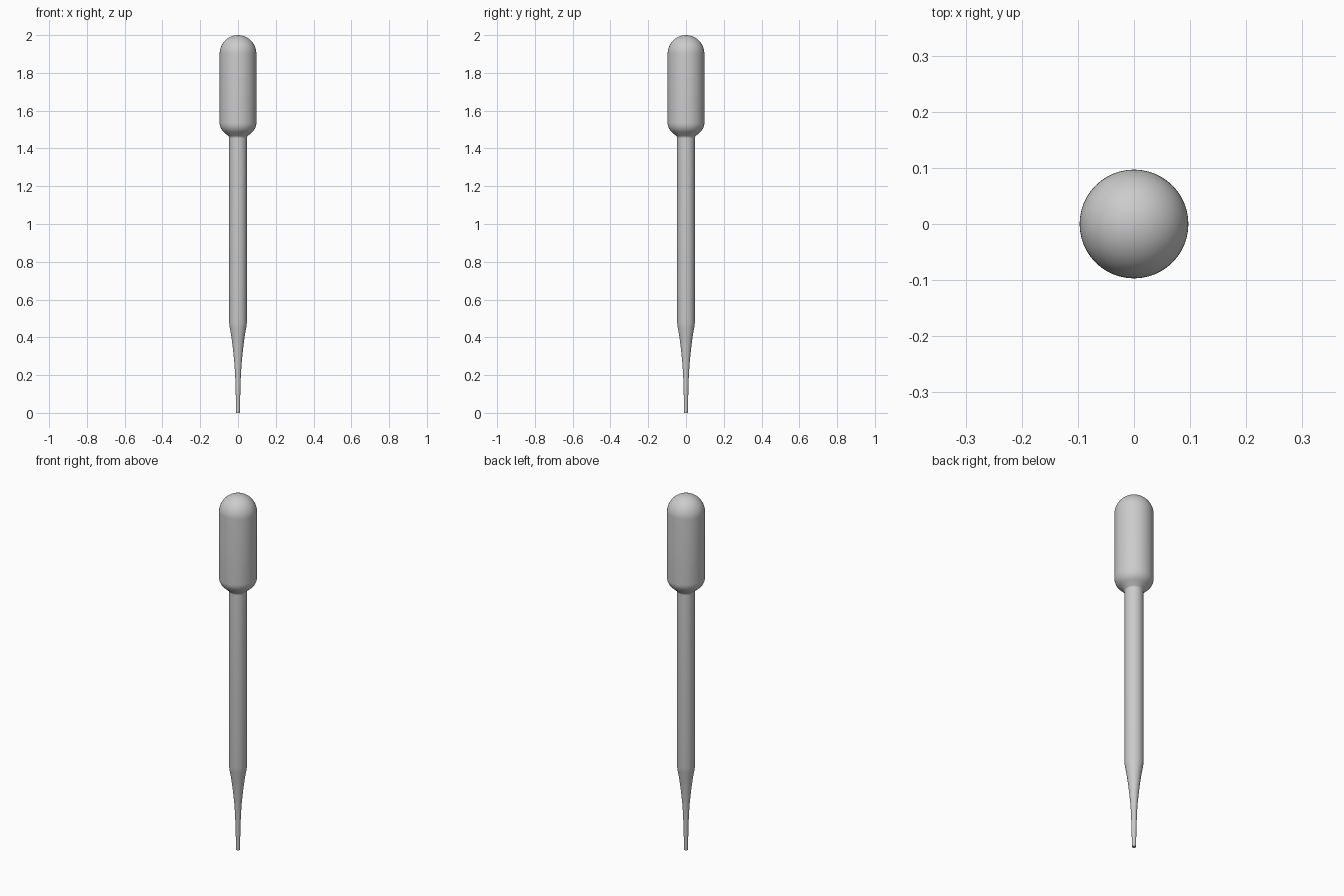
import bpy
import math

cube = bpy.data.objects.get("Cube")
if cube:
    bpy.data.objects.remove(cube, do_unlink=True)

SIDES = 48
BULB_R, STEM_R = 0.097, 0.047

plastic = bpy.data.materials.new("pale grey plastic")
plastic.use_nodes = True
colour = (0.6, 0.6, 0.6, 1)
plastic.diffuse_color = colour
plastic.node_tree.nodes["Principled BSDF"].inputs["Base Color"].default_value = colour


def arc(cr, cz, radius, start, end, steps):
    """Points on a circular arc in the (radius, height) plane."""
    angles = [math.radians(start + (end - start) * i / steps) for i in range(steps + 1)]
    return [(cr + radius * math.cos(a), cz + radius * math.sin(a)) for a in angles]


def lathe(name, profile):
    """Revolve a (radius, height) profile around z, with poles where radius is 0."""
    verts, rings = [], []
    for r, z in profile:
        count = 1 if r < 1e-5 else SIDES
        rings.append([len(verts) + i % count for i in range(SIDES)])
        for i in range(count):
            a = math.tau * i / SIDES
            verts.append((r * math.cos(a), r * math.sin(a), z))
    faces = []
    for low, high in zip(rings, rings[1:]):
        for i in range(SIDES):
            j = (i + 1) % SIDES
            quad = [low[i], low[j], high[j], high[i]]
            faces.append(list(dict.fromkeys(quad)))
    mesh = bpy.data.meshes.new(name)
    mesh.from_pydata(verts, [], faces)
    mesh.materials.append(plastic)
    obj = bpy.data.objects.new(name, mesh)
    bpy.context.collection.objects.link(obj)
    bpy.ops.object.select_all(action="DESELECT")
    obj.select_set(True)
    bpy.context.view_layer.objects.active = obj
    bpy.ops.object.shade_smooth_by_angle(angle=math.radians(40))
    return obj


# Tapered dropper tip with an open bore, running up into the straight stem
bore = [(0, 0.2), (0.006, 0.2), (0.006, 0)]
tip = [(0.010, 0), (0.012, 0.1), (0.015, 0.2), (0.019, 0.26),
       (0.027, 0.34), (0.036, 0.41), (0.044, 0.455)]
stem = [(STEM_R, 0.48), (STEM_R, 1.455)]
lathe("stem_and_tip", bore + tip + stem)

# Squeeze bulb: flared neck, rounded shoulder, straight wall and domed top
neck = arc(0.062, 1.455, 0.015, 180, 130, 4)
shoulder = arc(0.032, 1.535, 0.065, -50, 0, 8)
dome = arc(0, 2 - BULB_R, BULB_R, 0, 90, 14)
lathe("squeeze_bulb", neck + shoulder + dome)
